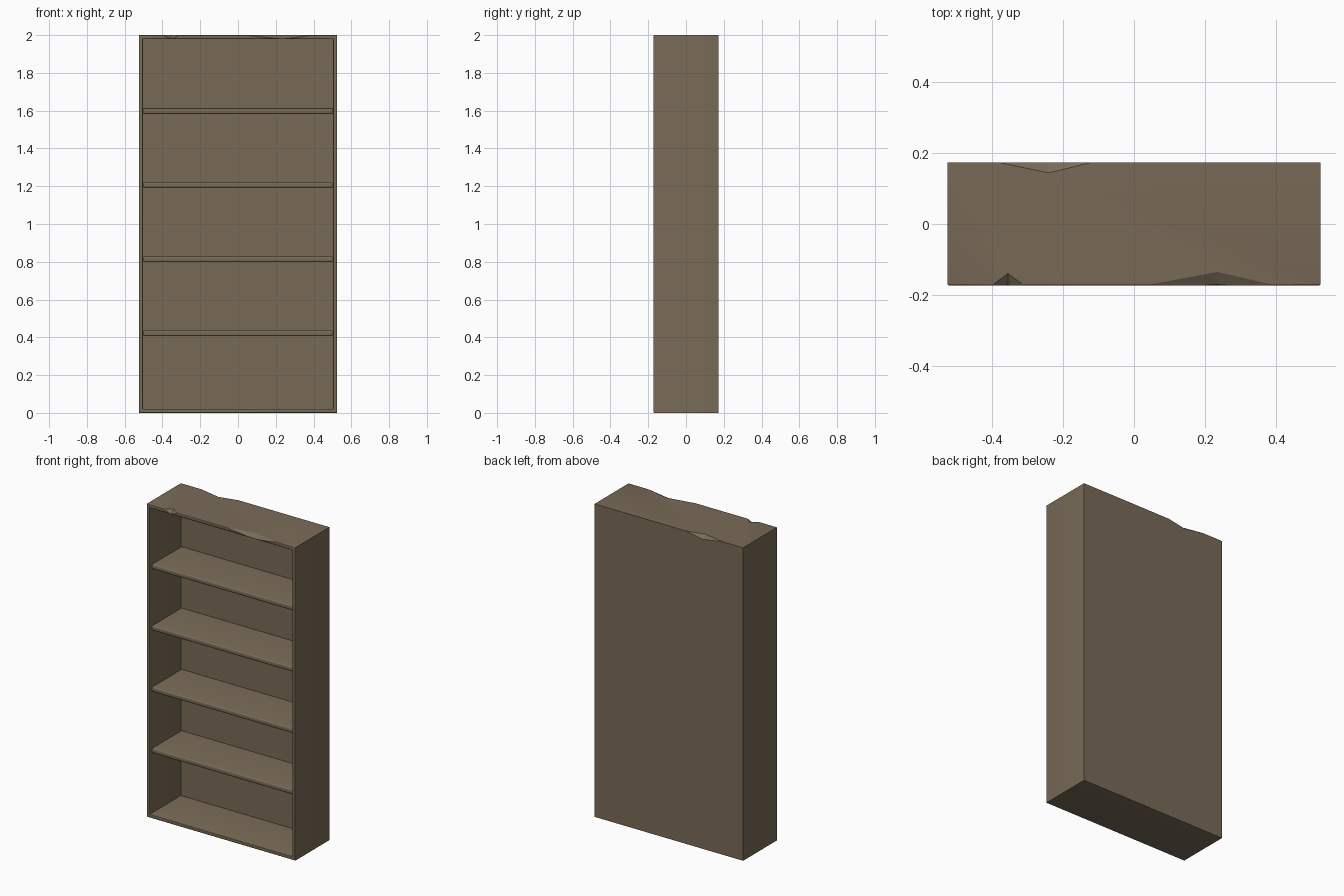
import bpy, bmesh
from mathutils import Vector

if "Cube" in bpy.data.objects:
    bpy.data.objects.remove(bpy.data.objects["Cube"])

W, D, H, T = 0.525, 0.173, 2.0, 0.03   # half width, half depth, height, board thickness
BACK_Y = 0.143                          # inner face of the back panel

wood = bpy.data.materials.new("brown_wood")
wood.diffuse_color = (0.19, 0.145, 0.095, 1)
wood.use_nodes = True
wood.node_tree.nodes["Principled BSDF"].inputs["Base Color"].default_value = wood.diffuse_color


def make_object(name, bm):
    bmesh.ops.recalc_face_normals(bm, faces=bm.faces)
    mesh = bpy.data.meshes.new(name)
    bm.to_mesh(mesh)
    bm.free()
    mesh.materials.append(wood)
    ob = bpy.data.objects.new(name, mesh)
    bpy.context.collection.objects.link(ob)
    return ob


def box(lo, hi):
    bm = bmesh.new()
    bmesh.ops.create_cube(bm, size=1)
    for v in bm.verts:
        v.co = Vector([(a + b) / 2 + c * (b - a) for a, b, c in zip(lo, hi, v.co)])
    return bm


def bevel_front(bm, y, width):
    # round the edges lying in the front plane
    edges = [e for e in bm.edges
             if all(abs(v.co.y - y) < 1e-5 for v in e.verts)
             and not all(abs(f.normal.y) > 0.9 for f in e.link_faces)]
    bmesh.ops.bevel(bm, geom=edges, offset=width, segments=3, profile=0.5, affect='EDGES')


def smooth(ob):
    bpy.ops.object.select_all(action='DESELECT')
    ob.select_set(True)
    bpy.context.view_layer.objects.active = ob
    bpy.ops.object.shade_smooth_by_angle(angle=0.6)


# Case: box hollowed from the front
bm = box((-W, -D, 0), (W, D, H))
bm.normal_update()
front = min(bm.faces, key=lambda f: f.calc_center_median().y)
bmesh.ops.inset_region(bm, faces=[front], thickness=T)
hole = bmesh.ops.extrude_discrete_faces(bm, faces=[front])["faces"][0]
for v in hole.verts:
    v.co.y = BACK_Y
bmesh.ops.recalc_face_normals(bm, faces=bm.faces)
bm.normal_update()
bevel_front(bm, -D, 0.005)
case = make_object("case", bm)
smooth(case)

# Chips knocked out of the top edges: (start x, end x, apex x, side, inset)
chips = [(-0.40, -0.31, -0.355, -1, 0.034),
         (0.03, 0.40, 0.235, -1, 0.038),
         (-0.38, -0.12, -0.24, 1, 0.029)]
for i, (x0, x1, xa, side, inset) in enumerate(chips):
    a, b = Vector((x0, side * D, H)), Vector((x1, side * D, H))
    top = Vector((xa, side * (D - inset), H))
    low = Vector((xa, side * D, H - 0.022))
    mid = (top + low) / 2
    pts = [top + (top - low), low + (low - top), a + (a - mid), b + (b - mid)]
    bm = bmesh.new()
    vs = [bm.verts.new(p) for p in pts]
    for f in ((0, 1, 2), (0, 3, 1), (0, 2, 3), (1, 3, 2)):
        bm.faces.new([vs[k] for k in f])
    cutter = make_object("chip_cutter_%d" % (i + 1), bm)
    cutter.hide_render = True
    cutter.hide_set(True)
    cutter.display_type = 'WIRE'
    mod = case.modifiers.new("chip", 'BOOLEAN')
    mod.operation, mod.solver, mod.object = 'DIFFERENCE', 'EXACT', cutter

# Shelves, set slightly back with a rounded nose
for i in range(4):
    z = 0.407 + i * 0.392
    y = -D + 0.018
    bm = box((-W + T - 0.004, y, z), (W - T + 0.004, BACK_Y + 0.004, z + T))
    bm.normal_update()
    edges = [e for e in bm.edges if all(abs(v.co.y - y) < 1e-5 for v in e.verts)
             and abs(e.verts[0].co.x - e.verts[1].co.x) > 0.1]
    bmesh.ops.bevel(bm, geom=edges, offset=0.007, segments=3, profile=0.5, affect='EDGES')
    smooth(make_object("shelf_%d" % (i + 1), bm))
